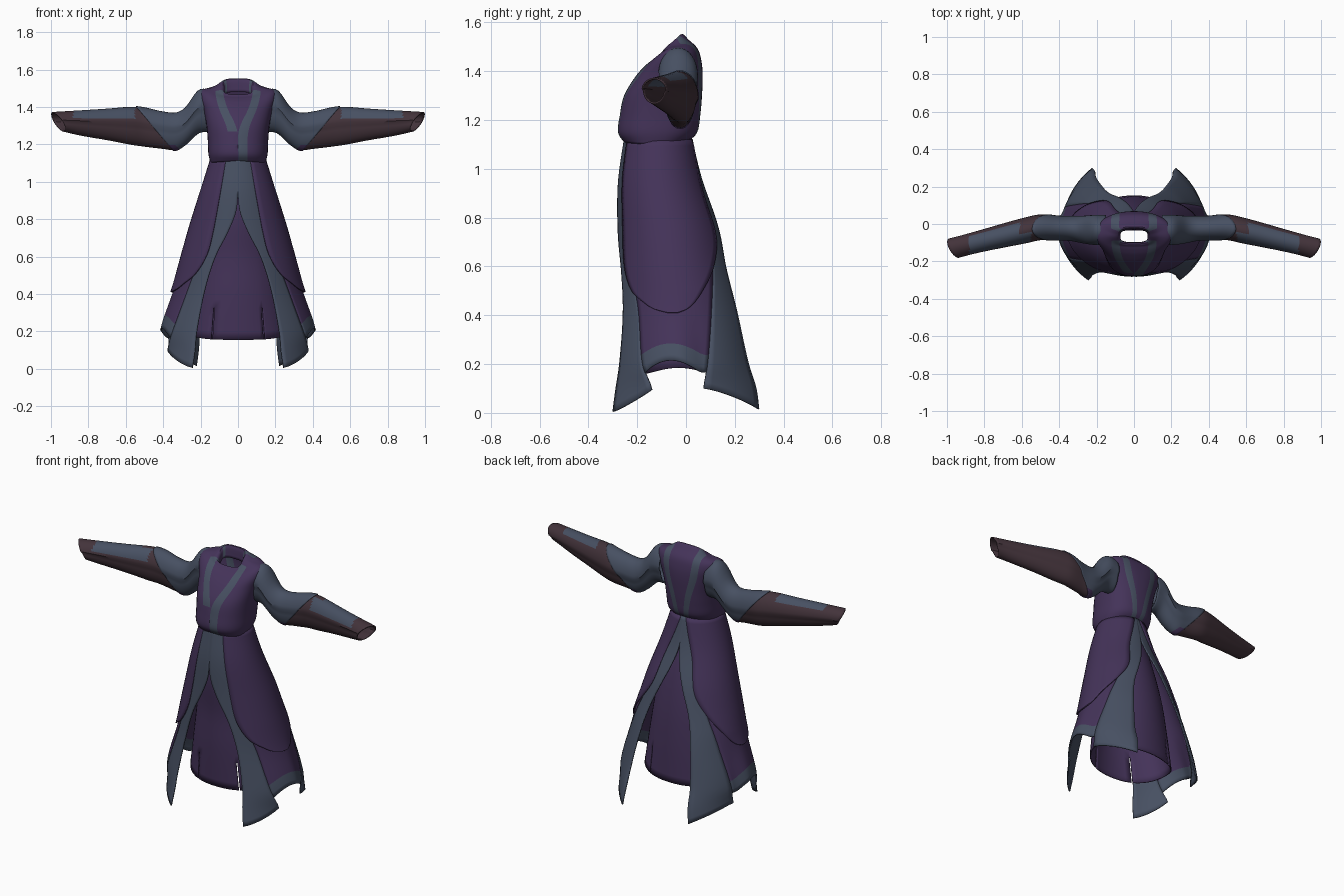
import bpy, bmesh, math

if "Cube" in bpy.data.objects:
    bpy.data.objects.remove(bpy.data.objects["Cube"])

def material(name, rgb):
    m = bpy.data.materials.new(name)
    m.diffuse_color = (*rgb, 1)
    m.use_nodes = True
    m.node_tree.nodes["Principled BSDF"].inputs["Base Color"].default_value = m.diffuse_color
    return m

MATS = [material("purple cloth", (0.058, 0.033, 0.100)),
        material("slate trim", (0.063, 0.080, 0.122)),
        material("brown leather", (0.056, 0.033, 0.043))]
PURPLE, SLATE, BROWN = 0, 1, 2

def curve(table, t):
    """Smooth interpolation of rows (t, v1, v2, ...), sorted by t."""
    t = min(max(t, table[0][0]), table[-1][0])
    k = 0
    while k < len(table) - 2 and t > table[k + 1][0]:
        k += 1
    def slope(i, c):
        a, b = table[max(i - 1, 0)], table[min(i + 1, len(table) - 1)]
        return (b[c] - a[c]) / (b[0] - a[0])
    p, q = table[k], table[k + 1]
    h = q[0] - p[0]
    s = (t - p[0]) / h
    return [(2*s**3 - 3*s*s + 1) * p[c] + (s**3 - 2*s*s + s) * h * slope(k, c)
            + (3*s*s - 2*s**3) * q[c] + (s**3 - s*s) * h * slope(k + 1, c)
            for c in range(1, len(p))]

def lerp(a, b, t):
    return a + (b - a) * t

def clamp(t):
    return min(max(t, 0), 1)

def loft(name, rows, rule, closed=False, mirror=False, skip=None, thick=0.007):
    """Skin rows of points; rule(i, j, centre) picks the material."""
    bm = bmesh.new()
    vs = [[bm.verts.new(p) for p in row] for row in rows]
    n = len(rows[0])
    for i in range(len(rows) - 1):
        for j in range(n if closed else n - 1):
            if skip and skip(i, j):
                continue
            k = (j + 1) % n
            f = bm.faces.new((vs[i][j], vs[i][k], vs[i + 1][k], vs[i + 1][j]))
            f.material_index = rule(i, j, f.calc_center_median())
    bmesh.ops.recalc_face_normals(bm, faces=bm.faces)
    me = bpy.data.meshes.new(name)
    bm.to_mesh(me)
    bm.free()
    for m in MATS:
        me.materials.append(m)
    ob = bpy.data.objects.new(name, me)
    bpy.context.collection.objects.link(ob)
    bpy.context.view_layer.objects.active = ob
    ob.select_set(True)
    bpy.ops.object.shade_smooth_by_angle(angle=math.radians(40))
    ob.select_set(False)
    s = ob.modifiers.new("cloth thickness", 'SOLIDIFY')
    s.thickness, s.offset = thick, 0
    if mirror:
        ob.modifiers.new("mirror", 'MIRROR').use_clip = False
    return ob

# Outer skirt sections: z, half width, centre y, half depth
SKIRT = [(0, .415, 0, .37), (.1, .41, 0, .345), (.2, .415, -.008, .31), (.42, .342, -.025, .27),
         (.6, .295, -.05, .235), (.75, .255, -.07, .21), (.95, .195, -.105, .17), (1.13, .14, -.115, .135)]
# Angles in degrees from the side: z, front opening, front trim, back trim, back opening
EDGES = [(0, 54, 22, 11, 54), (.1, 56, 24, 12, 56), (.2, 58, 33, 18, 58), (.43, 59, 39, 29, 59),
         (.6, 66, 48, 42, 64), (.74, 79, 55, 52, 74), (.85, 88, 59, 60, 83), (.97, 90, 60, 69, 90),
         (1.13, 90, 60, 84, 90)]

def skirt_point(deg, z, grow=1.0):
    a, c, d = curve(SKIRT, z)
    t = math.radians(deg)
    a *= 1 - .08 * clamp(math.sin(t) * 4 + .1) * clamp((.5 - z) / .35)   # narrower at the back hem
    return (a * grow * math.cos(t), c + d * grow * math.sin(t), z)

def skirt_panel(name, left, right, hem, cols, rule, rows=40):
    grid = []
    for i in range(rows + 1):
        row = []
        for j in range(cols + 1):
            u = j / cols
            z = lerp(1.13, hem(u), i / rows)
            e = [min(v, 90) for v in curve(EDGES, z)]
            row.append(skirt_point(lerp(left(e), right(e), u), z))
        grid.append(row)
    loft(name, grid, rule, mirror=True)

slate = lambda i, j, c: SLATE
skirt_panel("front_tail", lambda e: -e[0], lambda e: -e[1],
            lambda u: .005 + .09 * u ** 1.3, 8, slate)
skirt_panel("back_tail", lambda e: e[2], lambda e: e[3],
            lambda u: .1 - .085 * u ** 1.3, 8, slate)
skirt_panel("side_skirt", lambda e: -e[1], lambda e: e[2],
            lambda u: .165 + .05 * math.sin(math.pi * min(u * 1.1, 1)), 16,
            lambda i, j, c: SLATE if i >= 37 else PURPLE)

# Rounded side flap: z, front angle, back angle
FLAP = [(.41, -10, -2), (.425, -22, 6), (.45, -31, 13), (.5, -45, 23), (.6, -56, 42),
        (.72, -60, 58), (.9, -62, 65), (1.12, -64, 83)]
rows = []
for i in range(41):
    z = .41 + .71 * (i / 40) ** 1.5
    f, b = curve(FLAP, z)
    grow = 1.02 + .02 * (1 - i / 40)
    rows.append([skirt_point(lerp(f, b, j / 16), z, grow) for j in range(17)])
loft("side_flap", rows, lambda i, j, c: PURPLE, mirror=True)

# Inner skirt with four narrow slits near the hem
INNER = [(.155, .27, -.03, .18), (.4, .235, -.04, .18), (.6, .205, -.05, .17),
         (.8, .17, -.08, .16), (1.0, .14, -.11, .125)]
SLITS = (53, 127, 239, 301)
angles = []
for q in SLITS:
    angles += [q - .8, q + .8]
angles = sorted(angles + [k for k in range(0, 360, 8) if min(abs(k - q) for q in SLITS) > 2])
rows = []
for i in range(21):
    z = lerp(.155, 1.0, i / 20)
    a, c, d = curve(INNER, z)
    rows.append([(a * math.cos(math.radians(k)), c + d * math.sin(math.radians(k)),
                  z + .03 * math.cos(math.radians(k)) ** 4 * (1 - i / 20)) for k in angles])
slits = [j for j in range(len(angles) - 1) if abs(angles[j + 1] - angles[j] - 1.6) < .01]
loft("inner_skirt", rows, lambda i, j, c: PURPLE, closed=True, skip=lambda i, j: i < 4 and j in slits)

# Bodice rings: step, half width, front y, back y, front z, side z, back z
BODICE = [(0, .143, -.25, .0, 1.11, 1.10, 1.11), (1, .155, -.275, .042, 1.15, 1.15, 1.15),
          (2, .158, -.268, .055, 1.22, 1.22, 1.22), (3, .165, -.25, .062, 1.3, 1.3, 1.3),
          (4, .18, -.205, .065, 1.375, 1.38, 1.38), (5, .2, -.165, .06, 1.42, 1.45, 1.44),
          (6, .19, -.14, .045, 1.44, 1.488, 1.49), (7, .13, -.12, .01, 1.452, 1.5, 1.525),
          (8, .082, -.105, -.02, 1.46, 1.51, 1.548), (9, .076, -.1, -.03, 1.4, 1.45, 1.48)]
# Trim stripes: z, front inner x, front outer x, back inner x, back outer x
STRIPES = [(1.1, .004, .05, .008, .035), (1.27, .004, .055, .035, .07),
           (1.4, .06, .105, .07, .112), (1.5, .09, .135, .085, .13)]
COUNTS = (5, 3, 8, 8, 3, 5)
rows = []
for i in range(46):
    a, yf, yb, zf, zs, zb = curve(BODICE, i / 5)
    s = curve(STRIPES, zf)
    neck = clamp((i / 5 - 6) / 2)
    power = lerp(.85, .6, neck)          # squarer towards the neck
    ang = lambda x, lim: math.acos(max(0, min(x / a, lim)) ** (1 / power))
    fi, fo, bi, bo = ang(s[0], .8), ang(s[1], .95), ang(s[2], .8), ang(s[3], .95)
    knots = [-math.pi / 2, -fi, -fo, 0, bo, bi, math.pi / 2]
    half = [lerp(knots[k], knots[k + 1], m / n) for k, n in enumerate(COUNTS) for m in range(n)]
    half.append(math.pi / 2)
    ring = []
    for side, seq in ((1, half), (-1, half[-2:0:-1])):
        for t in seq:
            sn = math.sin(t)
            z = lerp(zs, zf if sn < 0 else zb, abs(sn) ** lerp(1.5, .6, neck))
            y = (yf + yb) / 2 + math.copysign(abs(sn) ** power, sn) * (yb - yf) / 2
            ring.append((side * a * max(math.cos(t), 0) ** power, y, z))
    rows.append(ring)

def bodice_rule(i, j, c):
    k = j if j < 32 else 63 - j
    front, back = 5 <= k < 8, 24 <= k < 27
    if front and (j < 32 or c.z > 1.27) or back:
        return SLATE
    return PURPLE

loft("bodice", rows, bodice_rule, closed=True)

# Sleeve sections: x, front y, back y, bottom z, top z
SLEEVE = [(.15, -.11, .045, 1.27, 1.49), (.21, -.11, .045, 1.262, 1.487), (.28, -.1, .04, 1.2, 1.395),
          (.33, -.09, .04, 1.172, 1.367), (.4, -.085, .04, 1.178, 1.372), (.5, -.085, .048, 1.19, 1.392),
          (.57, -.1, .035, 1.2, 1.398), (.7, -.125, .0, 1.225, 1.388), (.85, -.155, -.045, 1.25, 1.378),
          (.96, -.18, -.08, 1.27, 1.37)]
N = 32

def sleeve(name, start, end, grow, rule, steps):
    """Tube whose ends are slanted: start and end give x for each angle."""
    rows = []
    for i in range(steps + 1):
        ring = []
        for j in range(N):
            t = 2 * math.pi * j / N      # 0 is the top, a quarter turn is the back
            x = lerp(start(t), end(t), i / steps)
            yf, yb, zb, zt = curve(SLEEVE, x)
            g = grow(i / steps)
            narrow = .86 if math.cos(t) < 0 else 1
            x += max(0, (x - .75) / .21) ** 2 * .03 * (math.cos(t) + .8 * math.sin(t))
            ring.append((x, (yf + yb) / 2 + math.sin(t) * (yb - yf) / 2 * narrow * g,
                         (zt + zb) / 2 + math.cos(t) * (zt - zb) / 2 * g))
        rows.append(ring)
    loft(name, rows, rule, closed=True, mirror=True)

def turn(j):
    t = (j + .5) * 360 / N
    return t - 360 if t > 180 else t

def forearm_rule(i, j, c):
    t = turn(j)
    begin = .55 if t < -10 else .61
    return SLATE if begin < c.x < .88 and -68 < t < 45 else BROWN

cuff = lambda t: .445 + .1 * math.cos(t)
sleeve("upper_sleeve", lambda t: .15, cuff, lambda u: 1 + .04 * max(0, u - .7) / .3,
       lambda i, j, c: PURPLE if i >= 20 and abs(turn(j)) > 130 else SLATE, 24)
sleeve("forearm_sleeve", lambda t: cuff(t) - .06, lambda t: .96, lambda u: .99, forearm_rule, 44)
